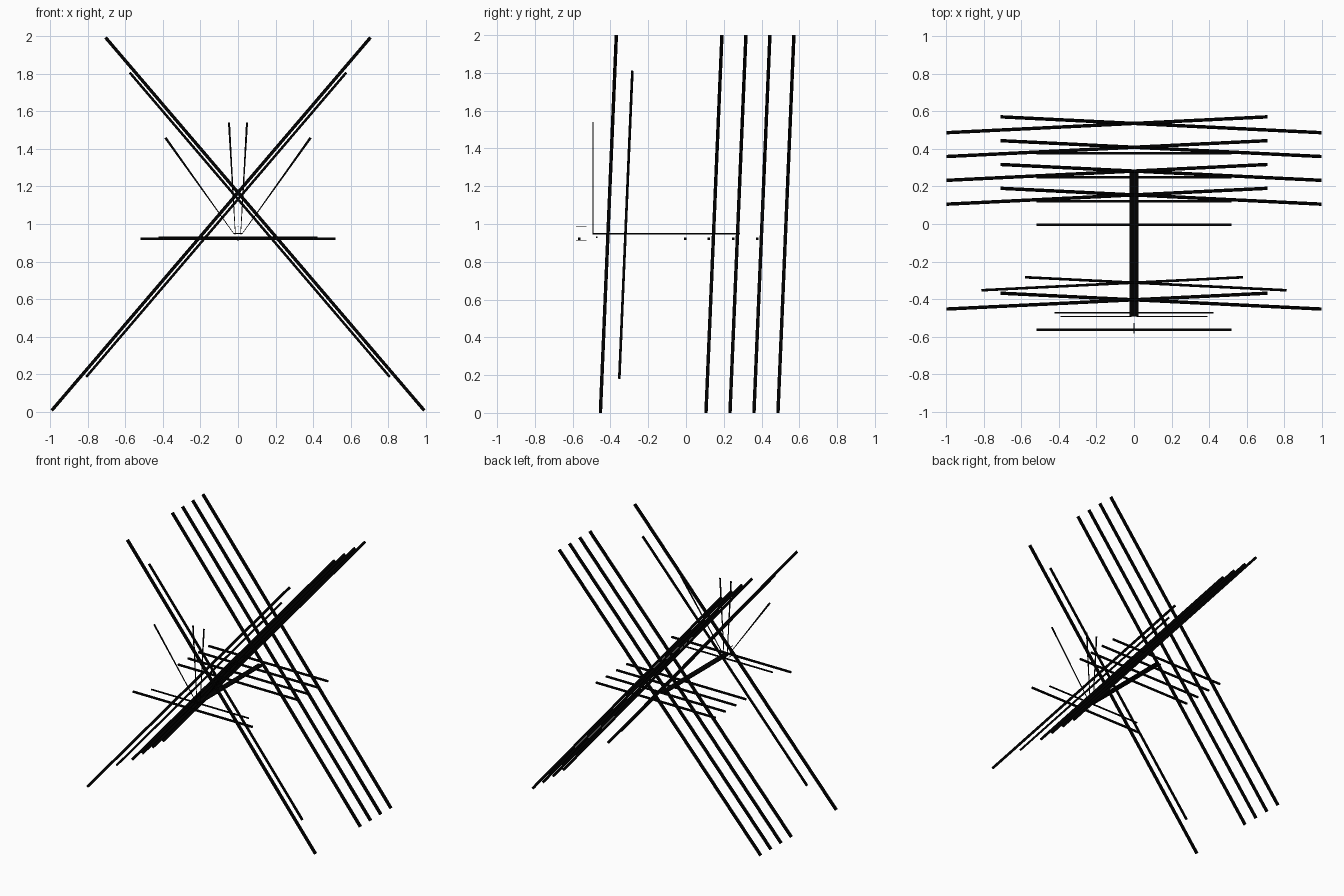
import bpy, bmesh
from mathutils import Vector

if "Cube" in bpy.data.objects:
    bpy.data.objects.remove(bpy.data.objects["Cube"])

black = bpy.data.materials.new("black")
black.diffuse_color = (0.0, 0.0, 0.0, 1)
black.use_nodes = True
black.node_tree.nodes["Principled BSDF"].inputs["Base Color"].default_value = black.diffuse_color


def bar(name, a, b, w1, w2=None, depth=None):
    """Square bar from a to b; w1/w2 end widths, depth = thickness front to back."""
    a, b = Vector(a), Vector(b)
    w2 = w1 if w2 is None else w2
    depth = w1 if depth is None else depth
    d = (b - a).normalized()
    ref = Vector((0, 0, 1)) if abs(d.y) > 0.9 else Vector((0, 1, 0))
    side = d.cross(ref).normalized()
    back = side.cross(d).normalized()
    bm = bmesh.new()
    bmesh.ops.create_cube(bm, size=1)
    for v in bm.verts:
        end, w = (b, w2) if v.co.z > 0 else (a, w1)
        v.co = end + side * (v.co.x * w) + back * (v.co.y * depth)
    bmesh.ops.recalc_face_normals(bm, faces=bm.faces)
    me = bpy.data.meshes.new(name)
    bm.to_mesh(me)
    bm.free()
    me.materials.append(black)
    ob = bpy.data.objects.new(name, me)
    bpy.context.collection.objects.link(ob)
    return ob


# Large crossed poles: one pair in front, four behind
for y in (-0.453, 0.106, 0.233, 0.360, 0.487):
    for s in (-1, 1):
        bar("crossed_pole", (s * 0.993, y, 0.006),
            (-s * 0.706, y + 0.084, 1.994), 0.0175)

# Smaller crossed pair
for s in (-1, 1):
    bar("small_crossed_pole", (s * 0.809, -0.353, 0.185),
        (-s * 0.577, -0.284, 1.807), 0.0135)

# Horizontal crossbars
for y in (-0.564, -0.005, 0.121, 0.250, 0.377):
    bar("crossbar", (-0.52, y, 0.922), (0.52, y, 0.922), 0.013)
bar("thin_crossbar", (-0.425, -0.473, 0.93), (0.425, -0.473, 0.93), 0.009)

# Flat central rail
bar("central_rail", (0, -0.493, 0.949), (0, 0.285, 0.949), 0.046, depth=0.007)

# Fan of thin flat blades that widen upward
for s in (-1, 1):
    bar("outer_blade", (s * 0.02, -0.492, 0.945), (s * 0.387, -0.492, 1.46),
        0.003, 0.013, 0.005)
    bar("inner_blade", (s * 0.014, -0.492, 0.945), (s * 0.048, -0.492, 1.54),
        0.003, 0.011, 0.005)

# Hair-thin pins at the nose
for z in (0.985, 0.912):
    bar("nose_pin", (0, -0.583, z), (0, -0.528, z), 0.003)
